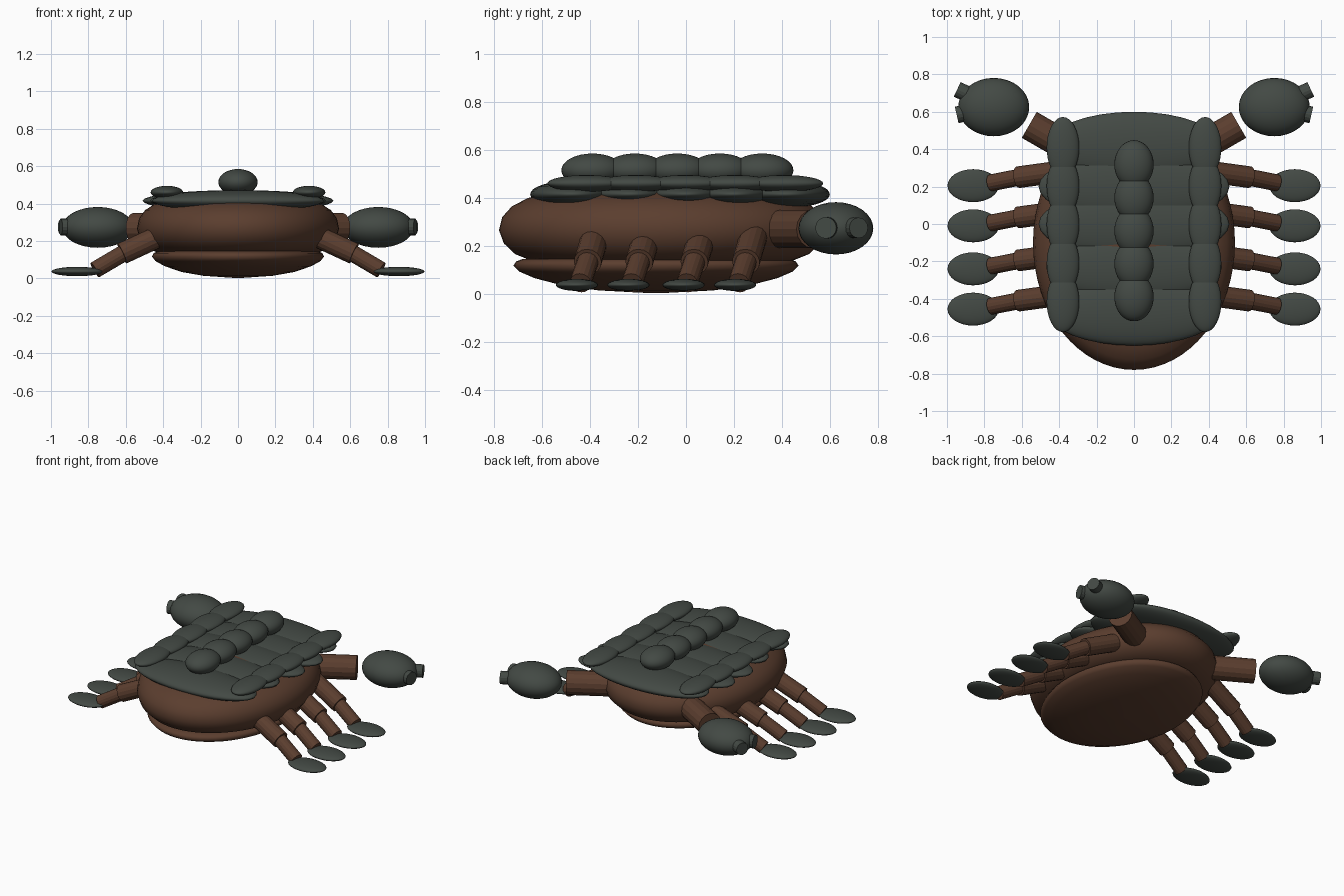
import bpy, math
from mathutils import Vector

cube = bpy.data.objects.get("Cube")
if cube:
    bpy.data.objects.remove(cube)


def material(name, color):
    m = bpy.data.materials.new(name)
    m.use_nodes = True
    m.diffuse_color = color
    m.node_tree.nodes["Principled BSDF"].inputs["Base Color"].default_value = color
    return m


brown = material("brown shell", (0.105, 0.048, 0.028, 1))
slate = material("dark slate armour", (0.056, 0.067, 0.058, 1))


def finish(obj, name, mat, smooth=True):
    obj.name = name
    obj.data.materials.append(mat)
    for p in obj.data.polygons:
        p.use_smooth = smooth
    return obj


def ellipsoid(name, center, radii, mat):
    bpy.ops.mesh.primitive_uv_sphere_add(segments=32, ring_count=16, location=center)
    obj = bpy.context.object
    obj.scale = radii
    return finish(obj, name, mat)


def rod(name, start, end, radius, mat):
    a, b = Vector(start), Vector(end)
    bpy.ops.mesh.primitive_cylinder_add(vertices=16, radius=radius, depth=(b - a).length,
                                        location=(a + b) / 2)
    obj = bpy.context.object
    obj.rotation_euler = (b - a).to_track_quat("Z", "Y").to_euler()
    return finish(obj, name, mat, False)


def oval_disc(name, center_y, rx, ry, profile, mat, n=64):
    """Lathe a (radius, height) profile into an oval body."""
    verts, faces = [], []
    for r, z in profile:
        for i in range(n):
            t = 2 * math.pi * i / n
            verts.append((rx * r * math.cos(t), center_y + ry * r * math.sin(t), z))
    for k in range(len(profile) - 1):
        for i in range(n):
            j = (i + 1) % n
            faces.append((k * n + i, k * n + j, (k + 1) * n + j, (k + 1) * n + i))
    last = (len(profile) - 1) * n
    faces.append(tuple(reversed(range(n))))
    faces.append(tuple(range(last, last + n)))
    mesh = bpy.data.meshes.new(name)
    mesh.from_pydata(verts, [], faces)
    obj = bpy.data.objects.new(name, mesh)
    bpy.context.collection.objects.link(obj)
    return finish(obj, name, mat)


# Body and belly
oval_disc("body", -0.1, 0.54, 0.68,
          [(0.05, 0.125), (0.6, 0.127), (0.8, 0.138), (0.9, 0.165), (0.97, 0.21), (1, 0.265),
           (0.98, 0.32), (0.92, 0.365), (0.82, 0.40), (0.6, 0.435), (0.3, 0.455), (0.05, 0.462)],
          brown)
oval_disc("belly", -0.125, 0.46, 0.595,
          [(0.05, 0.003), (0.4, 0.014), (0.65, 0.034), (0.85, 0.065), (0.96, 0.093),
           (1, 0.117), (0.98, 0.135), (0.93, 0.146), (0.05, 0.15)], brown)

# Overlapping back plates and the rows of beads on top of them
plates = [(-0.47, 0.46), (-0.23, 0.47), (0.0, 0.51), (0.2, 0.51), (0.42, 0.46)]
for i, (y, rx) in enumerate(plates):
    ellipsoid(f"back_plate_{i + 1}", (0, y, 0.415), (rx, 0.18, 0.057), slate)
for i in range(5):
    ellipsoid(f"spine_bead_{i + 1}", (0, -0.39 + 0.177 * i, 0.515), (0.105, 0.13, 0.07), slate)

for side, s in (("left", 1), ("right", -1)):
    for i in range(5):
        ellipsoid(f"{side}_edge_bead_{i + 1}", (s * 0.38, -0.415 + 0.206 * i, 0.46),
                  (0.087, 0.163, 0.035), slate)

    # Walking legs
    for i, y in enumerate((-0.455, -0.24, -0.01, 0.205)):
        hip = (s * 0.40, y + 0.075, 0.235)
        knee = (s * 0.62, y + 0.045, 0.133)
        ankle = (s * 0.765, y + 0.015, 0.045)
        thigh_start = Vector(knee).lerp(Vector(hip), 0.1)
        rod(f"{side}_thigh_{i + 1}", hip, knee, 0.058, brown)
        rod(f"{side}_shin_{i + 1}", thigh_start, ankle, 0.045, brown)
        ellipsoid(f"{side}_foot_{i + 1}", (s * 0.86, y, 0.037), (0.137, 0.088, 0.025), slate)

    # Rear arms with claws
    rod(f"{side}_arm", (s * 0.3, 0.38, 0.27), (s * 0.56, 0.53, 0.27), 0.08, brown)
    ellipsoid(f"{side}_claw", (s * 0.75, 0.625, 0.273), (0.19, 0.156, 0.109), slate)
    rod(f"{side}_claw_tip_rear", (s * 0.82, 0.66, 0.275), (s * 0.945, 0.72, 0.275), 0.043, slate)
    rod(f"{side}_claw_tip_front", (s * 0.82, 0.612, 0.275), (s * 0.948, 0.583, 0.275), 0.045, slate)
